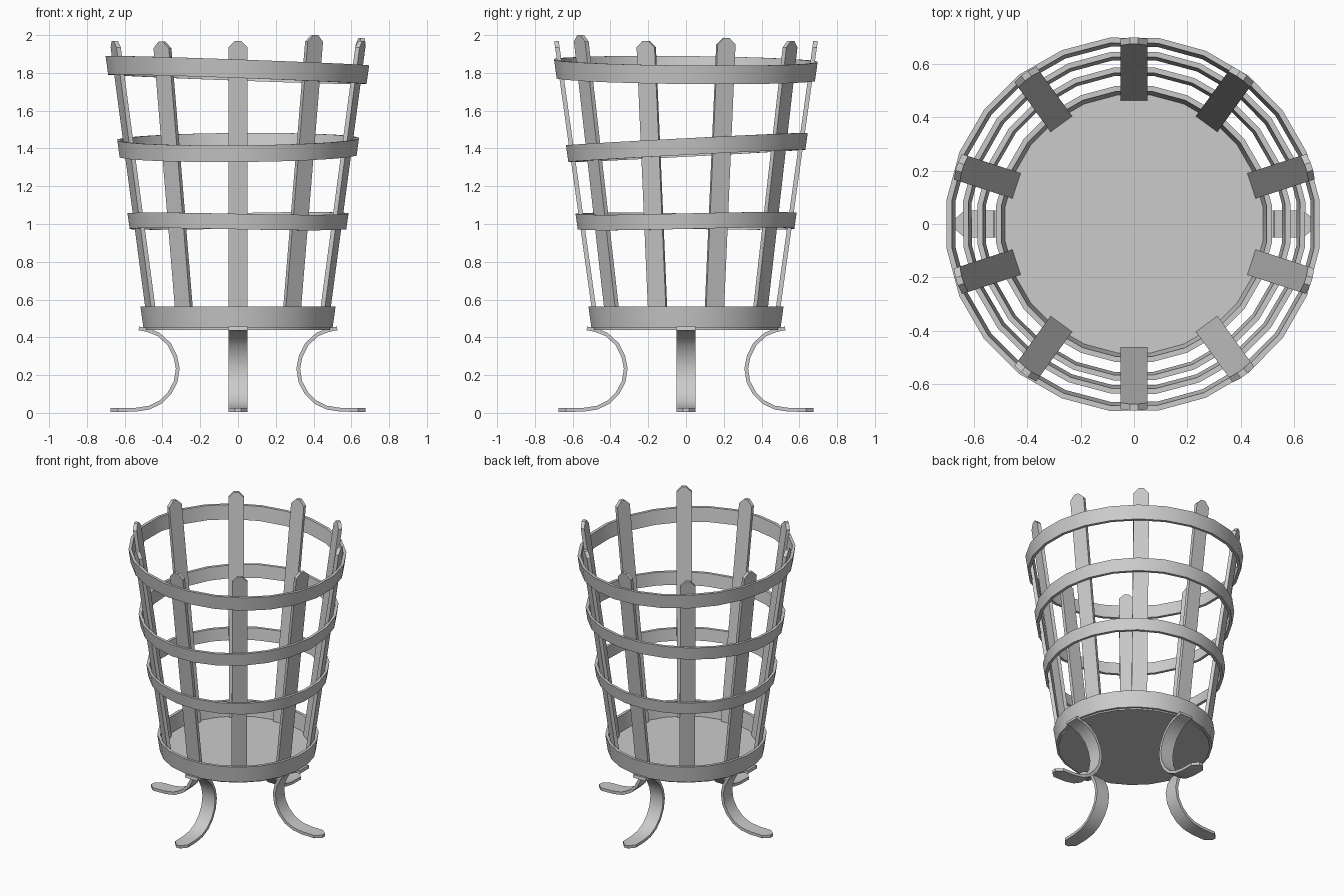
import bpy, bmesh, math
from mathutils import Matrix, Vector

if "Cube" in bpy.data.objects:
    bpy.data.objects.remove(bpy.data.objects["Cube"])

SIDES = 24
SLOPE = 0.14          # flare of the basket walls


def wall(z):
    """Outer radius of the hoops at height z."""
    return 0.44 + SLOPE * z


def finish(name, bm, smooth=True):
    bmesh.ops.recalc_face_normals(bm, faces=bm.faces)
    mesh = bpy.data.meshes.new(name)
    bm.to_mesh(mesh)
    bm.free()
    obj = bpy.data.objects.new(name, mesh)
    bpy.context.collection.objects.link(obj)
    if smooth:
        bpy.ops.object.select_all(action='DESELECT')
        obj.select_set(True)
        bpy.context.view_layer.objects.active = obj
        bpy.ops.object.shade_smooth_by_angle(angle=math.radians(30))
    return obj


def hoop(name, z, height, tilt_x, tilt_y, wave=0.0, thick=0.02):
    """Flared band, slightly tilted like hand-bent iron."""
    bm = bmesh.new()
    loops = []
    for i in range(SIDES):
        a = (i + 0.5) * math.tau / SIDES
        c, s = math.cos(a), math.sin(a)
        mid = z + tilt_x * c + tilt_y * s + wave * math.sin(2 * a)
        loop = []
        for dr, dz in ((0, -1), (0, 1), (-thick, 1), (-thick, -1)):
            zz = mid + dz * height / 2
            r = (wall(zz) + dr) * 1.004
            loop.append(bm.verts.new((r * c, r * s, zz)))
        loops.append(loop)
    for i in range(SIDES):
        p, q = loops[i], loops[(i + 1) % SIDES]
        for j in range(4):
            k = (j + 1) % 4
            bm.faces.new((p[j], q[j], q[k], p[k]))
    finish(name, bm)


def slat(name, angle, top):
    """Upright flat bar with a clipped, pointed tip."""
    bm = bmesh.new()
    outline = [(-0.05, 0.45), (0.05, 0.45), (0.05, top - 0.035),
               (0.015, top), (-0.015, top), (-0.05, top - 0.035)]
    outer = [bm.verts.new((wall(z) - 0.018, y, z)) for y, z in outline]
    inner = [bm.verts.new((wall(z) - 0.042, y, z)) for y, z in outline]
    bm.faces.new(outer)
    bm.faces.new(inner[::-1])
    for i in range(6):
        j = (i + 1) % 6
        bm.faces.new((outer[i], inner[i], inner[j], outer[j]))
    bm.transform(Matrix.Rotation(angle, 4, 'Z'))
    finish(name, bm, smooth=False)


def leg(name, angle):
    """C-shaped strap swept along a profile, with a tapered toe."""
    path = [(0.525, 0.447), (0.48, 0.439), (0.42, 0.415), (0.365, 0.365),
            (0.332, 0.30), (0.319, 0.235), (0.33, 0.165), (0.362, 0.105),
            (0.41, 0.057), (0.47, 0.028), (0.54, 0.017), (0.635, 0.015),
            (0.675, 0.015)]
    path = [Vector(p) for p in path]
    bm = bmesh.new()
    sections = []
    for i, p in enumerate(path):
        d = path[min(i + 1, len(path) - 1)] - path[max(i - 1, 0)]
        n = Vector((-d.y, d.x)).normalized() * 0.01
        w = 0.015 if i == len(path) - 1 else 0.05
        sections.append([bm.verts.new((p.x + s * n.x, y, p.y + s * n.y))
                         for s, y in ((1, -w), (1, w), (-1, w), (-1, -w))])
    for p, q in zip(sections, sections[1:]):
        for j in range(4):
            k = (j + 1) % 4
            bm.faces.new((p[j], p[k], q[k], q[j]))
    bm.faces.new(sections[0])
    bm.faces.new(sections[-1])
    bm.transform(Matrix.Rotation(angle, 4, 'Z'))
    finish(name, bm)


# Hoops around the basket
hoop("base_hoop", 0.507, 0.115, 0, 0)
hoop("lower_hoop", 1.015, 0.082, 0.0, 0.002, wave=0.006)
hoop("middle_hoop", 1.405, 0.088, 0.005, 0.033)
hoop("top_hoop", 1.815, 0.098, -0.025, -0.007)

# Ten upright slats, starting at the front
tops = [1.97, 2.0, 1.97, 1.985, 1.97, 1.97, 1.965, 1.97, 1.97, 1.965]
for i, top in enumerate(tops):
    slat(f"slat_{i + 1}", math.radians(-90 + 36 * i), top)

# Floor plate
bm = bmesh.new()
bmesh.ops.create_cone(bm, cap_ends=True, segments=SIDES, radius1=0.49,
                      radius2=0.49, depth=0.02,
                      matrix=Matrix.Translation((0, 0, 0.45))
                      @ Matrix.Rotation(math.pi / SIDES, 4, 'Z'))
finish("floor_plate", bm)

# Four curved legs
for i in range(4):
    leg(f"leg_{i + 1}", i * math.pi / 2)
